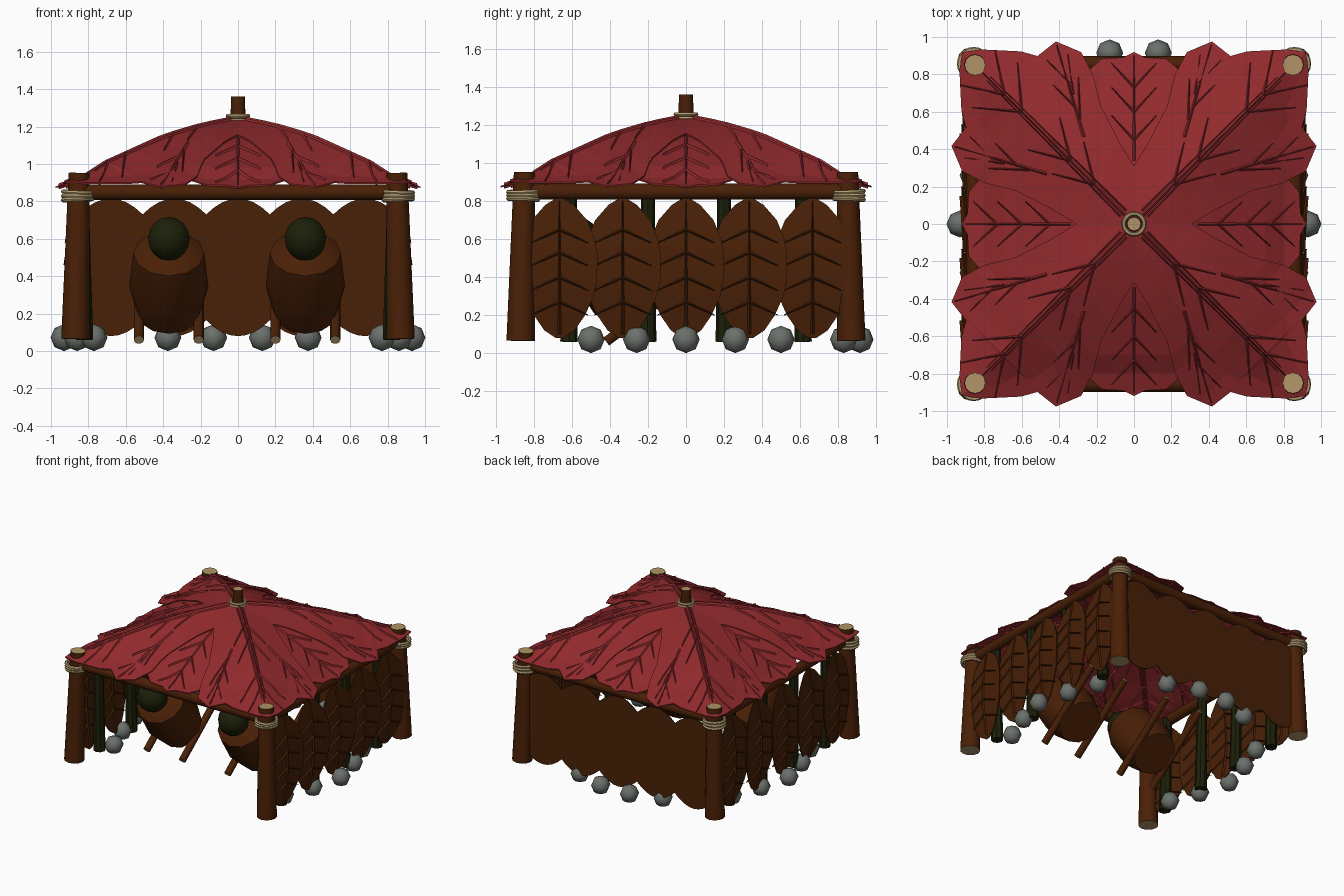
import bpy, bmesh, math
from mathutils import Vector, Matrix

cube = bpy.data.objects.get("Cube")
if cube:
    bpy.data.objects.remove(cube)


def material(name, r, g, b):
    m = bpy.data.materials.new(name)
    m.use_nodes = True
    m.diffuse_color = (r, g, b, 1)
    m.node_tree.nodes["Principled BSDF"].inputs["Base Color"].default_value = (r, g, b, 1)
    return m


BARK = material("bark_brown", .068, .0145, .002)
CUT = material("cut_wood_tan", .44, .3, .135)
ROPE = material("rope_straw", .47, .35, .17)
RED = material("roof_leaf_red", .285, .023, .026)
DRY = material("dry_leaf_brown", .066, .0145, .002)
GREEN = material("dark_green", .0115, .014, .0025)
STONE = material("stone_grey", .15, .165, .15)


def finish(name, bm, mats, smooth=40):
    mesh = bpy.data.meshes.new(name)
    bm.to_mesh(mesh)
    bm.free()
    for m in mats:
        mesh.materials.append(m)
    ob = bpy.data.objects.new(name, mesh)
    bpy.context.scene.collection.objects.link(ob)
    if smooth:
        bpy.ops.object.select_all(action='DESELECT')
        ob.select_set(True)
        bpy.context.view_layer.objects.active = ob
        bpy.ops.object.shade_smooth_by_angle(angle=math.radians(smooth))
    return ob


def lathe(name, base, axis, profile, mats, sides=12):
    """Revolve (radius, height) points round an axis."""
    bm = bmesh.new()
    rot = Vector((0, 0, 1)).rotation_difference(Vector(axis)).to_matrix()
    rings = [[bm.verts.new(Vector(base) + rot @ Vector((r * math.cos(a), r * math.sin(a), h)))
              for a in (math.tau * i / sides for i in range(sides))] for r, h in profile]
    for lo, hi in zip(rings, rings[1:]):
        for i in range(sides):
            j = (i + 1) % sides
            bm.faces.new((lo[i], lo[j], hi[j], hi[i]))
    for cap in (rings[0][::-1], rings[-1]):
        bm.faces.new(cap).material_index = len(mats) - 1
    return finish(name, bm, mats)


def log(name, p0, p1, r0, r1, mats, sides=12):
    d = Vector(p1) - Vector(p0)
    return lathe(name, p0, d.normalized(), [(r0, 0), (r1, d.length)], mats, sides)


def ball(name, loc, r, mat, seg, rings):
    bm = bmesh.new()
    bmesh.ops.create_uvsphere(bm, u_segments=seg, v_segments=rings, radius=r,
                              matrix=Matrix.Translation(loc))
    return finish(name, bm, [mat], smooth=80)


def rope(name, loc, radius, thick, tilt=0):
    bpy.ops.mesh.primitive_torus_add(location=loc, major_radius=radius, minor_radius=thick,
                                     major_segments=20, minor_segments=6, rotation=(tilt, tilt, 0))
    ob = bpy.context.object
    ob.name = name
    ob.data.materials.append(ROPE)
    bpy.ops.object.shade_smooth_by_angle()


def interp(points, t):
    for (a, va), (b, vb) in zip(points, points[1:]):
        if t <= b:
            return va + (vb - va) * (t - a) / (b - a)
    return points[-1][1]


def leaf(name, outline, place, mat, veins=(), thick=.008):
    """Leaf blade from (along, half width) points, with raised vein ridges."""
    bm = bmesh.new()
    ts = []
    for (a, _), (b, _) in zip(outline, outline[1:]):
        ts += [a, (a + b) / 2]
    ts.append(outline[-1][0])
    cols = (-1, -.5, 0, .5, 1)
    skins = []
    for lift in (thick / 2, -thick / 2):
        grid = [[bm.verts.new(place(t, c * interp(outline, t), lift)) for c in cols] for t in ts]
        for r0, r1 in zip(grid, grid[1:]):
            for k in range(len(cols) - 1):
                bm.faces.new((r0[k], r0[k + 1], r1[k + 1], r1[k]))
        skins.append(grid)
    # blade rim
    for k in (0, -1):
        for i in range(len(ts) - 1):
            bm.faces.new((skins[0][i][k], skins[0][i + 1][k], skins[1][i + 1][k], skins[1][i][k]))
    # vein ridges on both sides
    for t0, u0, t1, u1, w in veins:
        d = Vector((t1 - t0, u1 - u0))
        n = Vector((-d.y, d.x)).normalized() * w
        for side in (1, -1):
            prev = None
            for i in range(9):
                f = i / 8
                t, u, k = t0 + d.x * f, u0 + d.y * f, 1 - .7 * f
                row = [bm.verts.new(place(t + s * n.x * k, u + s * n.y * k, side * (thick / 2 + h)))
                       for s, h in ((-1, .001), (0, .012), (1, .001))]
                if prev:
                    for j in (0, 1):
                        bm.faces.new((prev[j], prev[j + 1], row[j + 1], row[j]))
                prev = row
    bmesh.ops.remove_doubles(bm, verts=bm.verts, dist=.0002)
    bmesh.ops.recalc_face_normals(bm, faces=bm.faces)
    return finish(name, bm, [mat], smooth=0)


# corner posts with rope lashings
for sx in (-1, 1):
    for sy in (-1, 1):
        log("corner_post", (.87 * sx, .87 * sy, .065), (.85 * sx, .85 * sy, .952), .075, .056, [BARK, CUT])
        for i in range(3):
            rope("post_rope", (.857 * sx, .857 * sy, .81 + .02 * i), .078, .012, .04 * (i - 1))

# beams between the posts
for s in (-1, 1):
    log("cross_beam", (-.86, .855 * s, .85), (.86, .855 * s, .85), .042, .042, [BARK])
    log("side_beam", (.855 * s, -.86, .85), (.855 * s, .86, .85), .042, .042, [BARK])

# roof peak
log("peak_post", (0, 0, 1.17), (0, 0, 1.36), .042, .037, [BARK, CUT])
for z in (1.235, 1.257):
    rope("peak_rope", (0, 0, z), .055, .011)

SLOPE = [(0, 1.245), (.2, 1.205), (.4, 1.145), (.72, 1.0), (.8, .945), (.9, .91), (1.0, .88)]


def roof_place(angle, drop):
    c, s = math.cos(angle), math.sin(angle)

    def place(t, u, lift):
        x, y = t * c - u * s, t * s + u * c
        big, small = max(abs(x), abs(y)), min(abs(x), abs(y))
        sag = .02 * (1 - small / big) * min(1, big * 3) if big > .01 else 0
        return Vector((x, y, interp(SLOPE, big) - sag - drop + lift))
    return place


# large lobed leaves to the corners, small leaves on the eaves
BIG = [(0, 0), (.1, .1), (.22, .22), (.35, .25), (.57, .32), (.72, .41), (.85, .45), (.985, .395),
       (1.0, .27), (1.08, .225), (1.24, .08), (1.3, 0)]
SMALL = [(.2, 0), (.3, .08), (.42, .16), (.6, .26), (.8, .27), (.885, .17), (.89, .06), (.92, 0)]
big_veins = [(.06, 0, 1.14, 0, .009)]
small_veins = [(.34, 0, .9, 0, .009)]
for s in (-1, 1):
    big_veins += [(.08, .022 * s, 1.1, .014 * s, .005), (.52, .14 * s, .97, .385 * s, .009)]
    big_veins += [(t, 0, t + .2, w * s, .008) for t, w in
                  ((.3, .12), (.48, .12), (.85, .17), (.98, .13))]
    big_veins += [(t, u * s, t + .17, (u + du) * s, .007) for t, u, du in
                  ((.66, .22, 0), (.78, .29, 0), (.6, .19, .16), (.72, .26, .13))]
    small_veins += [(t, 0, t + .13, .12 * s, .007) for t in (.45, .6, .73)]
for i in range(4):
    a = math.pi / 2 * i
    leaf("large_roof_leaf", BIG, roof_place(a + math.pi / 4, 0), RED, big_veins)
    leaf("small_roof_leaf", SMALL, roof_place(a, .012), RED, small_veins)


# veined leaves along both side walls
def wall_place(side, centre):
    def place(t, u, lift):
        bulge = .04 * math.sin(math.pi * (t - .08) / .74)
        return Vector(((.868 + bulge + .06 * u + lift) * side, centre + u, t))
    return place


SIDE_LEAF = [(.08, .02), (.12, .08), (.2, .135), (.3, .18), (.38, .198), (.52, .2), (.6, .185),
             (.7, .145), (.78, .075), (.82, .01)]
wall_veins = [(.1, 0, .8, 0, .01)]
for s in (-1, 1):
    wall_veins += [(t, 0, t - .07, .15 * s, .008) for t in (.27, .4, .53, .65)]
for i in range(5):
    for side in (-1, 1):
        leaf("side_wall_leaf", SIDE_LEAF, wall_place(side, (i - 2) * .333), DRY, wall_veins)

# smooth back wall with scalloped edges
scallops = []
for i in range(-20, 21):
    x = i * .0425
    off = (x + .17) % .34 - .17
    scallops.append((x, .368 - .085 * (off / .17) ** 2))
leaf("back_wall", scallops, lambda t, u, lift: Vector((t, .872 + lift, .448 + u)), DRY)

# green stakes behind the side walls
for side in (-1, 1):
    for y in (-.61, -.2, .2, .61):
        log("green_stake", (.82 * side, y * 1.01, .06), (.835 * side, y, .85), .046, .036, [GREEN], 8)

# stones round the walls
for s in (-1, 1):
    for x, y in ((.13, .915), (.375, .83), (.77, .5), (.86, .26), (.77, -.5), (.86, -.26), (.93, 0)):
        ball("stone", (x * s, y, .072), .072, STONE, 8, 4)

# tilted barrels, each on two slanted poles
AXIS = Vector((0, -.64, .77)).normalized()
for x in (-.37, .36):
    foot = Vector((x, -.2, .2))
    lathe("barrel", foot, AXIS, [(.168, 0), (.212, .19), (.19, .42), (.09, .485)], [BARK])
    ball("barrel_stopper", foot + Vector((0, -.375, .4)), .117, GREEN, 10, 8)
    for s in (-1, 1):
        log("barrel_pole", (x + .16 * s, -.42, .06), (x + .16 * s, .13, .48), .027, .027, [BARK, CUT], 10)
